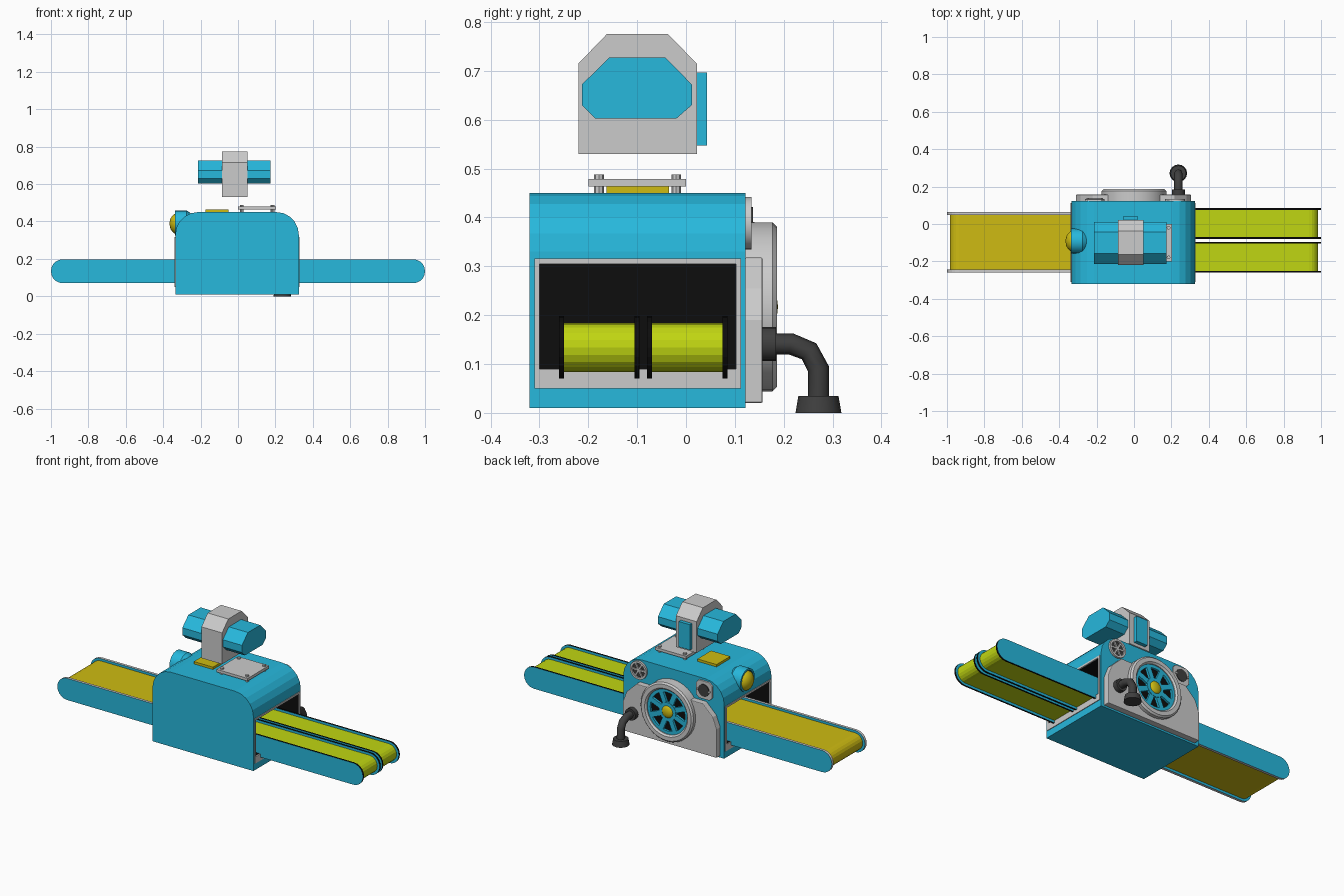
import bpy, bmesh
from math import sin, cos, pi, radians
from mathutils import Vector, Matrix

if "Cube" in bpy.data.objects:
    bpy.data.objects.remove(bpy.data.objects["Cube"])


def material(name, rgb):
    m = bpy.data.materials.new(name)
    m.diffuse_color = (*rgb, 1)
    m.use_nodes = True
    m.node_tree.nodes["Principled BSDF"].inputs["Base Color"].default_value = m.diffuse_color
    return m


BLUE = material("blue", (0.02, 0.48, 0.72))
YELLOW = material("yellow", (0.62, 0.50, 0.006))
LIME = material("lime", (0.53, 0.67, 0.006))
BLACK = material("black", (0.004, 0.004, 0.004))
DARK = material("dark_grey", (0.05, 0.05, 0.05))


def finish(bm, name, mats=(), smooth=False, bevel=0):
    bmesh.ops.recalc_face_normals(bm, faces=bm.faces)
    me = bpy.data.meshes.new(name)
    bm.to_mesh(me)
    bm.free()
    ob = bpy.data.objects.new(name, me)
    bpy.context.collection.objects.link(ob)
    for m in mats:
        me.materials.append(m)
    if bevel:
        b = ob.modifiers.new("bevel", 'BEVEL')
        b.width, b.segments, b.limit_method = bevel, 2, 'ANGLE'
    if smooth:
        bpy.ops.object.select_all(action='DESELECT')
        ob.select_set(True)
        bpy.context.view_layer.objects.active = ob
        bpy.ops.object.shade_smooth_by_angle(angle=radians(35))
    return ob


def prism(name, pts, axis, lo, hi, mat=None, edge=None, bevel=0):
    """Extrude a profile: (x,z) points along y, or (y,z) points along x."""
    bm = bmesh.new()
    at = (lambda a, b, t: (a, t, b)) if axis == 'y' else (lambda a, b, t: (t, a, b))
    rows = [[bm.verts.new(at(a, b, t)) for a, b in pts] for t in (lo, hi)]
    for r in rows:
        bm.faces.new(r)
    n = len(pts)
    for i in range(n):
        j = (i + 1) % n
        f = bm.faces.new((rows[0][i], rows[0][j], rows[1][j], rows[1][i]))
        f.material_index = 1 if edge else 0
    return finish(bm, name, [m for m in (mat, edge) if m], bevel=bevel)


def box(name, x, y, z, mat=None, bevel=0):
    return prism(name, [(x[0], z[0]), (x[1], z[0]), (x[1], z[1]), (x[0], z[1])],
                 'y', *y, mat, bevel=bevel)


def lathe(name, profile, axis, centre, mat=None, n=24, closed=False):
    """Spin (radius, distance) points round an axis through centre."""
    bm = bmesh.new()
    vs = [bm.verts.new((r, 0, h)) for r, h in profile]
    edges = [bm.edges.new(p) for p in zip(vs, vs[1:])]
    if closed:
        edges.append(bm.edges.new((vs[-1], vs[0])))
    bmesh.ops.spin(bm, geom=vs + edges, cent=(0, 0, 0), axis=(0, 0, 1),
                   angle=2 * pi, steps=n)
    bmesh.ops.remove_doubles(bm, verts=bm.verts, dist=1e-5)
    rot = Vector((0, 0, 1)).rotation_difference(Vector(axis)).to_matrix().to_4x4()
    bm.transform(Matrix.Translation(centre) @ rot)
    return finish(bm, name, [mat] if mat else [], smooth=True)


def arc(cx, cz, r, a0, a1, n):
    return [(cx + r * cos(radians(a0 + (a1 - a0) * i / n)),
             cz + r * sin(radians(a0 + (a1 - a0) * i / n))) for i in range(n + 1)]


def dome(r, h, base, n=6):
    return [(r * cos(pi / 2 * i / n), base + h * sin(pi / 2 * i / n)) for i in range(n + 1)]


# Main body with a rounded top
body = prism("body", [(-0.335, 0.01), (0.325, 0.01)] + arc(0.205, 0.33, 0.12, 0, 90, 5)
             + arc(-0.215, 0.33, 0.12, 90, 180, 5), 'y', -0.32, 0.122, BLUE)

# Feed openings at both ends, each with a grey frame
for side, face, inner in (("left", -0.335, -0.1), ("right", 0.325, 0.1)):
    s = 1 if face > 0 else -1
    cutter = box(side + "_opening_cutter", sorted((inner, s * 0.5)), (-0.30, 0.102), (0.09, 0.305), BLACK)
    cutter.hide_render = True
    cutter.hide_viewport = True
    m = body.modifiers.new(side + "_opening", 'BOOLEAN')
    m.object, m.operation, m.solver = cutter, 'DIFFERENCE', 'EXACT'
    m.material_mode = 'TRANSFER'
    xs = sorted((face - s * 0.002, face + s * 0.004))
    for part, y, z in (("bottom", (-0.31, 0.113), (0.05, 0.09)), ("top", (-0.31, 0.113), (0.305, 0.316)),
                       ("front", (-0.31, -0.30), (0.09, 0.305)), ("back", (0.102, 0.113), (0.09, 0.305))):
        box(f"{side}_frame_{part}", xs, y, z)


# Conveyors: a belt loop between round-ended rails
def conveyor(name, s, y0, y1, belt, edge, t):
    def track(end, r):
        p = arc(end - r, 0.134, r, -90, 90, 10)
        return [(s * x, z) for x, z in [(0.11, 0.134 - r)] + p + [(0.11, 0.134 + r)]]
    prism(name + "_belt", track(0.985, 0.050), 'y', y0 + t, y1 - t, belt)
    for side, a in (("front", y0), ("back", y1 - t)):
        prism(f"{name}_{side}_rail", track(1.0, 0.064), 'y', a, a + t, BLUE, edge)


GREY = material("grey", (0.6, 0.6, 0.6))
conveyor("intake", -1, -0.26, 0.065, YELLOW, GREY, 0.016)
conveyor("front_outlet", 1, -0.26, -0.095, LIME, BLACK, 0.010)
conveyor("back_outlet", 1, -0.08, 0.085, LIME, BLACK, 0.010)

# Floating motor head
prism("head_housing", [(-0.22, 0.53), (0.022, 0.53), (0.022, 0.715), (-0.037, 0.775),
                       (-0.162, 0.775), (-0.22, 0.715)], 'x', -0.085, 0.05)
prism("head_motor", [(-0.213, 0.672), (-0.157, 0.727), (-0.042, 0.727), (0.012, 0.672),
                     (0.012, 0.63), (-0.02, 0.602), (-0.185, 0.602), (-0.213, 0.63)],
      'x', -0.215, 0.175, BLUE)
box("head_back_plate", (-0.055, 0.018), (0.022, 0.043), (0.547, 0.697), BLUE)

# Top plates and bolts
box("mount_plate", (0.0, 0.203), (-0.2, 0.0), (0.463, 0.479))
for x in (0.02, 0.185):
    for y in (-0.178, -0.02):
        lathe("mount_bolt", [(0, 0.449), (0.010, 0.449), (0.010, 0.488), (0, 0.488)],
              (0, 0, 1), (x, y, 0), n=8)
box("top_yellow_plate", (-0.175, -0.05), (-0.163, -0.035), (0.445, 0.464), YELLOW)

# Signal lamp on the left shoulder
lathe("lamp_housing", [(0, 0.24), (0.045, 0.245), (0.067, 0.275), (0.067, 0.338), (0.056, 0.338),
                       (0.056, 0.32), (0, 0.32)], (-1, 0, 0), (0, -0.092, 0.393), BLUE, 16)
lathe("lamp_dome", [(0, 0.31)] + dome(0.058, 0.045, 0.321), (-1, 0, 0), (0, -0.092, 0.388), YELLOW, 16)

# Back panel
prism("back_panel", [(-0.31, 0.02), (0.305, 0.02), (0.305, 0.19), (0.28, 0.255), (0.215, 0.318),
                     (-0.22, 0.318), (-0.285, 0.255), (-0.31, 0.19)], 'y', 0.12, 0.157, bevel=0.004)

# Flywheel: ring, dark well, spokes and hub
WHEEL = (0, 0, 0.217)
lathe("wheel_ring", [(0.132, 0.12), (0.173, 0.12), (0.173, 0.177), (0.164, 0.186),
                     (0.141, 0.186), (0.132, 0.177)], (0, 1, 0), WHEEL, n=32, closed=True)
lathe("wheel_well", [(0, 0.159), (0.134, 0.159)], (0, 1, 0), WHEEL, BLACK, 32)
lathe("wheel_rim", [(0.114, 0.155), (0.134, 0.155), (0.134, 0.172), (0.114, 0.172)],
      (0, 1, 0), WHEEL, BLUE, 32, True)
lathe("wheel_hub", [(0, 0.155), (0.055, 0.155), (0.055, 0.174), (0, 0.174)], (0, 1, 0), WHEEL, BLUE)
lathe("wheel_cap", [(0, 0.165)] + dome(0.036, 0.016, 0.172), (0, 1, 0), WHEEL, YELLOW)
for i in range(8):
    spoke = box("wheel_spoke", (0.045, 0.122), (0.155, 0.172), (-0.015, 0.015), BLUE)
    spoke.location = WHEEL
    spoke.rotation_euler.y = pi / 4 * (i + 0.5)

# Round vent with bars
VENT = (0.22, 0, 0.388)
lathe("round_vent_ring", [(0.042, 0.12), (0.054, 0.12), (0.054, 0.134), (0.042, 0.134)],
      (0, 1, 0), VENT, closed=True)
lathe("round_vent_back", [(0, 0.124), (0.044, 0.124)], (0, 1, 0), VENT, DARK)
for i in range(3):
    bar = box("round_vent_bar", (-0.044, 0.044), (0.12, 0.131), (-0.005, 0.005))
    bar.location = VENT
    bar.rotation_euler.y = pi / 3 * i

# Square hatch with cut corners and a dark porthole
h, c = 0.053, 0.018
prism("square_hatch", [(-0.21 + x, 0.385 + z) for x, z in
      ((-h, c - h), (c - h, -h), (h - c, -h), (h, c - h), (h, h - c), (h - c, h), (c - h, h), (-h, h - c))],
      'y', 0.12, 0.133, bevel=0.003)
lathe("hatch_porthole", [(0.036, 0.12), (0.036, 0.137), (0, 0.137)], (0, 1, 0), (-0.21, 0, 0.385), DARK, 16)
for x in (-0.249, -0.171):
    lathe("hatch_bolt", [(0.006, 0.12), (0.006, 0.140), (0, 0.140)], (0, 1, 0), (x, 0, 0.385), n=8)

# Drain pipe with flange and foot
curve = bpy.data.curves.new("drain_pipe", 'CURVE')
curve.dimensions = '3D'
curve.bevel_depth, curve.bevel_resolution, curve.use_fill_caps = 0.022, 2, True
line = curve.splines.new('POLY')
path = [(0.15, 0.141), (0.215, 0.141), (0.252, 0.126), (0.271, 0.09), (0.271, 0.02)]
line.points.add(len(path) - 1)
for p, (y, z) in zip(line.points, path):
    p.co = (0.237, y, z, 1)
curve.materials.append(DARK)
bpy.context.collection.objects.link(bpy.data.objects.new("drain_pipe", curve))
lathe("drain_flange", [(0.035, 0.15), (0.035, 0.184), (0, 0.184)], (0, 1, 0), (0.237, 0, 0.141), DARK, 16)
lathe("drain_foot", [(0, 0), (0.047, 0), (0.041, 0.035), (0, 0.035)], (0, 0, 1), (0.237, 0.271, 0), DARK, 16)
